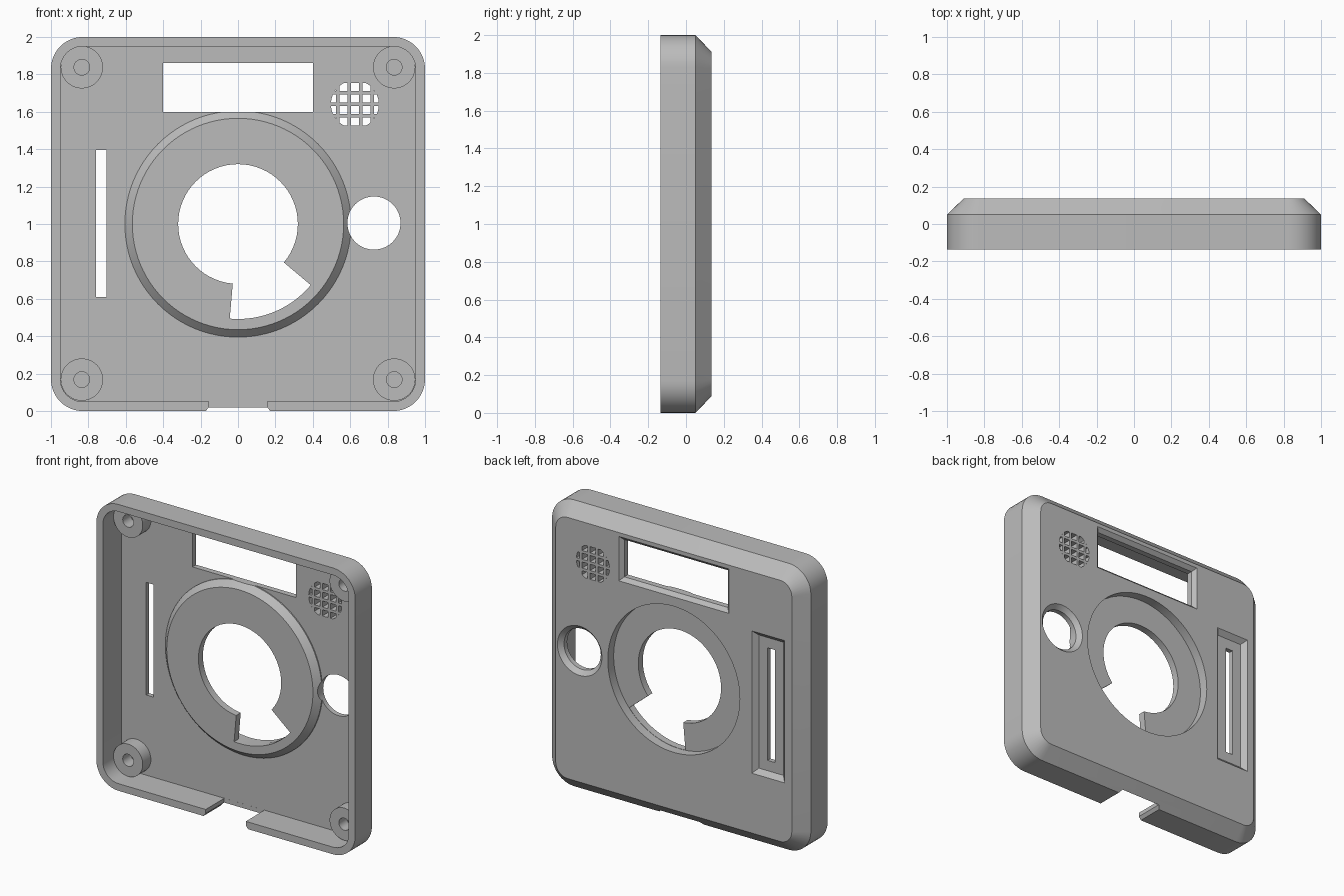
import bpy, bmesh
from math import cos, sin, pi, radians

cube = bpy.data.objects.get("Cube")
if cube:
    bpy.data.objects.remove(cube, do_unlink=True)

grey = bpy.data.materials.new("light grey plastic")
grey.use_nodes = True
GREY = (0.5, 0.5, 0.5, 1)
grey.diffuse_color = GREY
grey.node_tree.nodes["Principled BSDF"].inputs["Base Color"].default_value = GREY

FRONT, BACK, FLOOR = -0.135, 0.135, 0.07   # rim, outer face, inside of the plate


def circle(x, z, r, n=64):
    return [(x + r * cos(2 * pi * i / n), z + r * sin(2 * pi * i / n)) for i in range(n)]


def rect(x, z, hx, hz):
    return [(x - hx, z - hz), (x + hx, z - hz), (x + hx, z + hz), (x - hx, z + hz)]


def rounded(half, r, n=10):
    pts = []
    for q, (sx, sz) in enumerate([(1, 1), (-1, 1), (-1, -1), (1, -1)]):
        for i in range(n + 1):
            a = (q + i / n) * pi / 2
            pts.append((sx * (half - r) + r * cos(a), 1 + sz * (half - r) + r * sin(a)))
    return pts


def loft(name, *levels):
    """Closed solid through (y, outline) levels."""
    bm = bmesh.new()
    rings = [[bm.verts.new((x, y, z)) for x, z in pts] for y, pts in levels]
    bm.faces.new(rings[0])
    bm.faces.new(rings[-1])
    for a, b in zip(rings, rings[1:]):
        for i in range(len(a)):
            j = (i + 1) % len(a)
            bm.faces.new((a[i], a[j], b[j], b[i]))
    bmesh.ops.recalc_face_normals(bm, faces=bm.faces)
    mesh = bpy.data.meshes.new(name)
    bm.to_mesh(mesh)
    bm.free()
    mesh.materials.append(grey)
    ob = bpy.data.objects.new(name, mesh)
    bpy.context.collection.objects.link(ob)
    return ob


def combine(target, tool, operation="DIFFERENCE"):
    mod = target.modifiers.new("combine", "BOOLEAN")
    mod.operation, mod.object, mod.solver = operation, tool, "EXACT"
    bpy.context.view_layer.objects.active = target
    bpy.ops.object.modifier_apply(modifier=mod.name)
    bpy.data.objects.remove(tool, do_unlink=True)


# Hollow case with a chamfered outer face
case = loft("case_cover", (FRONT, rounded(1, 0.17)), (0.05, rounded(1, 0.17)),
            (BACK, rounded(0.912, 0.09)))
combine(case, loft("cavity", (-0.3, rounded(0.95, 0.12)), (FLOOR, rounded(0.95, 0.12))))

# Corner screw posts with blind holes
for x in (-0.835, 0.835):
    for z in (0.168, 1.838):
        combine(case, loft("post", (-0.02, circle(x, z, 0.113, 48)),
                           (0.08, circle(x, z, 0.113, 48))), "UNION")
        combine(case, loft("post_hole", (-0.2, circle(x, z, 0.042, 32)),
                           (0.068, circle(x, z, 0.042, 32))))

# Dial cup: raised inside, recessed outside, with a hole and a wedge opening
combine(case, loft("dial_cup", (0.02, circle(0, 1, 0.565, 96)), (0.062, circle(0, 1, 0.605, 96)),
                   (0.085, circle(0, 1, 0.605, 96))), "UNION")
combine(case, loft("dial_recess", (FLOOR, circle(0, 1, 0.51, 96)), (0.3, circle(0, 1, 0.51, 96))))
combine(case, loft("dial_hole", (-0.2, circle(0, 1, 0.32)), (0.3, circle(0, 1, 0.32))))
angles = [radians(-95 + 55 * i / 16) for i in range(17)]
wedge = [(r * cos(a), 1 + r * sin(a)) for r, run in ((0.25, angles[::-1]), (0.508, angles))
         for a in run]
combine(case, loft("dial_wedge", (-0.2, wedge), (0.1, wedge)))

# Display window with a chamfered outer edge
combine(case, loft("window", (-0.2, rect(0, 1.73, 0.4, 0.13)), (0.11, rect(0, 1.73, 0.4, 0.13)),
                   (0.15, rect(0, 1.73, 0.44, 0.17))))

# Round side button hole with a chamfered outer edge
combine(case, loft("button_hole", (-0.2, circle(0.727, 1.005, 0.142)),
                   (0.105, circle(0.727, 1.005, 0.142)), (0.15, circle(0.727, 1.005, 0.187))))

# Slider slot in a sloped recess
combine(case, loft("slider_recess", (0.103, rect(-0.73, 1.003, 0.095, 0.465)),
                   (0.15, rect(-0.73, 1.003, 0.142, 0.512))))
combine(case, loft("slider_slot", (-0.2, rect(-0.73, 1.003, 0.028, 0.393)),
                   (0.2, rect(-0.73, 1.003, 0.028, 0.393))))

# Speaker grille: square holes clipped to a circle
GX, GZ, PITCH, HOLE, RADIUS = 0.625, 1.64, 0.0615, 0.0215, 0.128
for col in range(-2, 3):
    for row in (-1.5, -0.5, 0.5, 1.5):
        square = rect(GX + col * PITCH, GZ + row * PITCH, HOLE, HOLE)
        if min((x - GX) ** 2 + (z - GZ) ** 2 for x, z in square) > RADIUS ** 2:
            continue
        hole = loft("grille_hole", (-0.05, square), (0.2, square))
        combine(hole, loft("grille_disc", (-0.1, circle(GX, GZ, RADIUS, 48)),
                           (0.25, circle(GX, GZ, RADIUS, 48))), "INTERSECT")
        combine(case, hole)

# Cable notch in the bottom wall, flared at the outer edge
notch = [(-0.18, -0.01), (0.18, -0.01), (0.155, 0.022), (0.155, 0.1), (-0.155, 0.1), (-0.155, 0.022)]
combine(case, loft("cable_notch", (-0.3, notch), (0.0695, notch)))

bpy.ops.object.select_all(action="DESELECT")
case.select_set(True)
bpy.context.view_layer.objects.active = case
bpy.ops.object.shade_smooth_by_angle(angle=radians(25))
